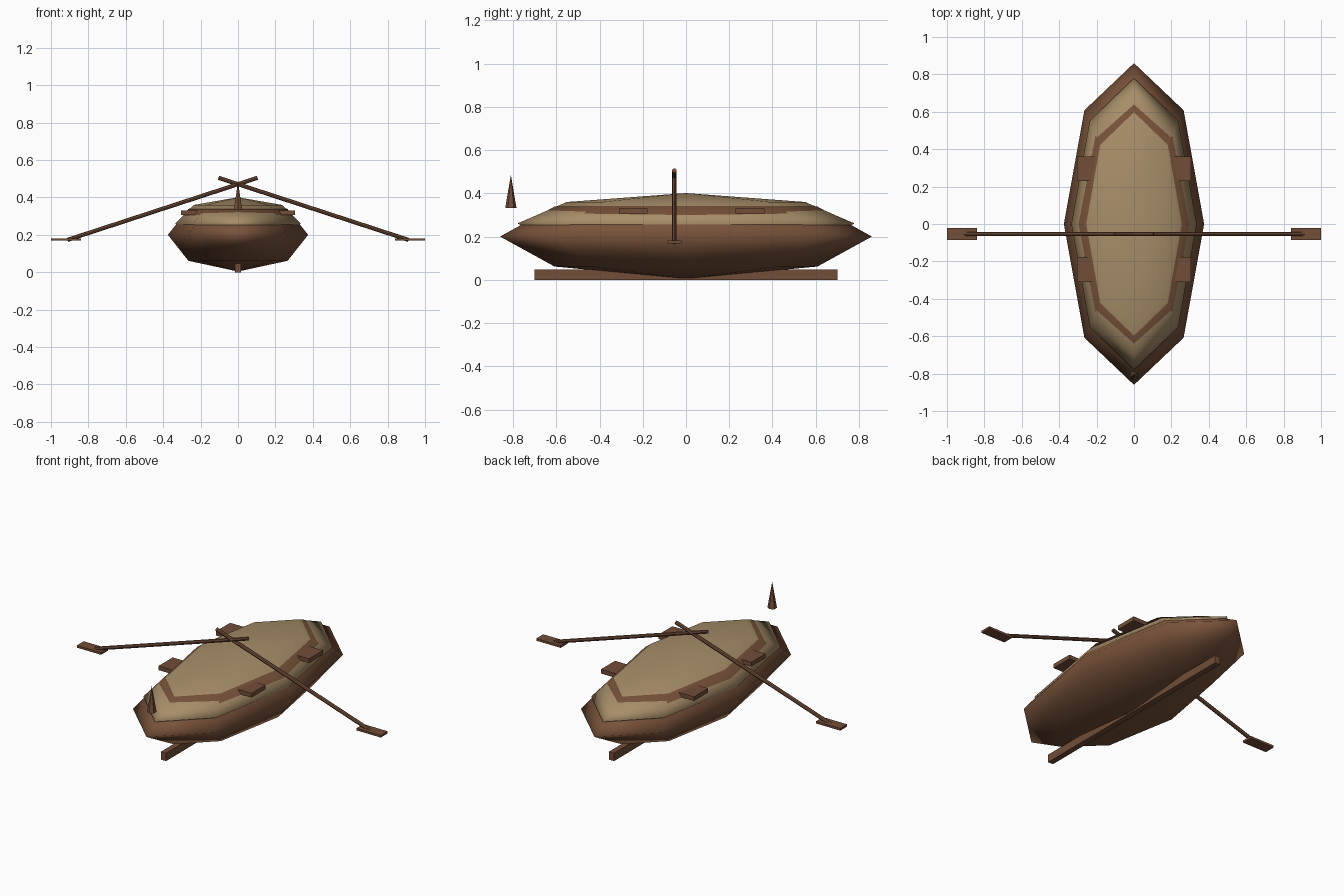
import bpy, math
from mathutils import Vector

if "Cube" in bpy.data.objects:
    bpy.data.objects.remove(bpy.data.objects["Cube"])


def material(name, rgb):
    m = bpy.data.materials.new(name)
    m.diffuse_color = (*rgb, 1)
    m.use_nodes = True
    m.node_tree.nodes["Principled BSDF"].inputs["Base Color"].default_value = m.diffuse_color
    return m


hull_brown = material("hull brown", (0.19, 0.085, 0.042))
wood_brown = material("wood brown", (0.17, 0.075, 0.040))
deck_tan = material("deck tan", (0.39, 0.27, 0.14))


def finish(name, mat, smooth=False):
    o = bpy.context.object
    o.name = name
    o.data.materials.append(mat)
    if smooth:
        bpy.ops.object.shade_smooth()
    return o


def ellipsoid(name, z, radii, mat):
    bpy.ops.mesh.primitive_uv_sphere_add(segments=8, ring_count=4, radius=1, location=(0, 0, z))
    bpy.context.object.scale = radii
    return finish(name, mat, True)


def box(name, loc, size, mat):
    bpy.ops.mesh.primitive_cube_add(size=1, location=loc)
    bpy.context.object.scale = size
    return finish(name, mat)


def rod(name, a, b, radius, mat):
    a, b = Vector(a), Vector(b)
    bpy.ops.mesh.primitive_cylinder_add(vertices=8, radius=radius, depth=(b - a).length, location=(a + b) / 2)
    bpy.context.object.rotation_euler = (b - a).to_track_quat('Z', 'Y').to_euler()
    return finish(name, mat)


# Low-poly hull with the deck swelling through its top
ellipsoid("hull", 0.2, (0.375, 0.86, 0.196), hull_brown)
ellipsoid("deck", 0.26, (0.335, 0.78, 0.141), deck_tan)

# Keel
box("keel", (0, 0, 0.0235), (0.034, 1.4, 0.047), wood_brown)

# Benches running through the hull
for name, y in (("front_bench", -0.243), ("back_bench", 0.296)):
    box(name, (0, y, 0.318), (0.612, 0.132, 0.025), wood_brown)

# Bow spike
bpy.ops.mesh.primitive_cone_add(vertices=6, radius1=0.026, radius2=0, depth=0.153, location=(0, -0.81, 0.4085))
finish("bow_spike", wood_brown)

# Crossed oars with flat blades
for side, s in (("left", -1), ("right", 1)):
    rod(side + "_oar_shaft", (s * 0.912, -0.054, 0.173), (-s * 0.104, -0.054, 0.505), 0.011, wood_brown)
    box(side + "_oar_blade", (s * 0.92, -0.054, 0.175), (0.16, 0.065, 0.013), wood_brown)
